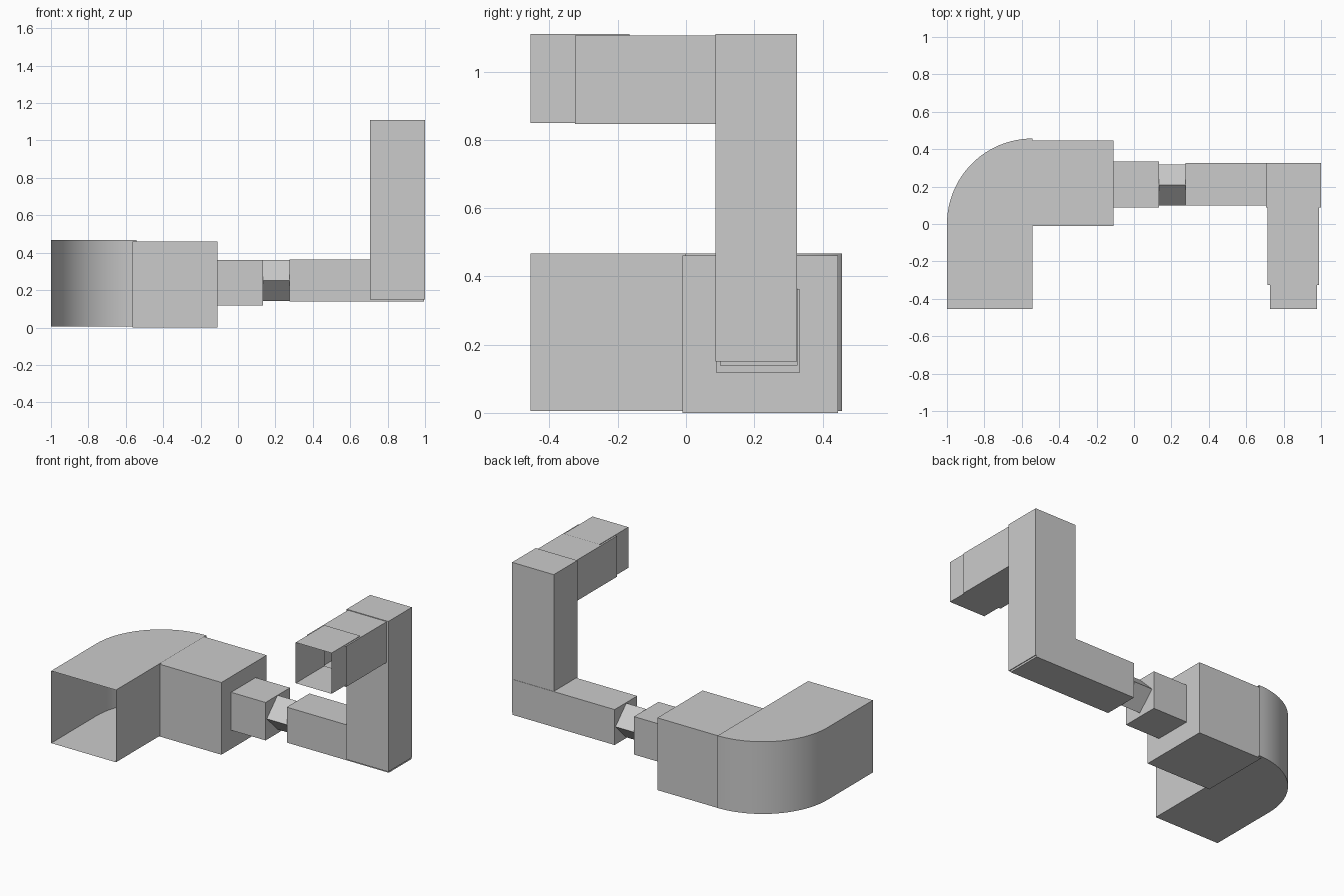
import bpy, bmesh, math

if "Cube" in bpy.data.objects:
    bpy.data.objects.remove(bpy.data.objects["Cube"])


def add_object(name, bm):
    bmesh.ops.recalc_face_normals(bm, faces=bm.faces)
    mesh = bpy.data.meshes.new(name)
    bm.to_mesh(mesh)
    bm.free()
    obj = bpy.data.objects.new(name, mesh)
    bpy.context.collection.objects.link(obj)
    return obj


def prism(name, outline, low, high, axis="z", open_sides=()):
    """Extrude an outline along an axis, leaving the listed sides open."""
    def place(p, h):
        return (p[0], p[1], h) if axis == "z" else (h, p[0], p[1])
    bm = bmesh.new()
    bottom = [bm.verts.new(place(p, low)) for p in outline]
    top = [bm.verts.new(place(p, high)) for p in outline]
    bm.faces.new(bottom[::-1])
    bm.faces.new(top)
    n = len(outline)
    for i in range(n):
        if i not in open_sides:
            j = (i + 1) % n
            bm.faces.new((bottom[i], bottom[j], top[j], top[i]))
    return add_object(name, bm)


# sides of a rectangular duct, in outline order
FRONT, RIGHT, BACK, LEFT = range(4)


def duct(name, x, y, z, open_sides=()):
    outline = [(x[0], y[0]), (x[1], y[0]), (x[1], y[1]), (x[0], y[1])]
    return prism(name, outline, z[0], z[1], open_sides=open_sides)


# large rounded elbow, open at the front mouth and where it meets the next duct
cx, r, steps = -0.543, 0.457, 24
arc = [(cx + r * math.cos(a), r * math.sin(a))
       for a in (math.pi / 2 * (1 + i / steps) for i in range(steps + 1))]
outline = [(cx, -0.455), (cx, 0)] + arc + [(-1, -0.455)]
elbow = prism("elbow_duct", outline, 0.006, 0.467,
              open_sides=(1, len(outline) - 1))
bpy.context.view_layer.objects.active = elbow
elbow.select_set(True)
bpy.ops.object.shade_smooth_by_angle(angle=math.radians(30))

# straight run, stepping down in size
duct("large_duct", (-0.565, -0.11), (-0.01, 0.446), (0, 0.461), (LEFT,))
duct("reducer_duct", (-0.11, 0.133), (0.088, 0.334), (0.119, 0.361))

# connector turned 45 degrees
d = 0.109
prism("diamond_connector",
      [(0.209 + d, 0.252), (0.209, 0.252 + d), (0.209 - d, 0.252), (0.209, 0.252 - d)],
      0.13, 0.285, axis="x")

# lower run and riser
duct("lower_duct", (0.275, 0.995), (0.099, 0.327), (0.139, 0.365))
duct("riser_duct", (0.706, 1.0), (0.087, 0.325), (0.151, 1.11))

# upper arm with a slightly narrower open end sleeve
duct("upper_duct", (0.715, 0.989), (-0.325, 0.09), (0.846, 1.106), (FRONT, BACK))
duct("end_sleeve", (0.726, 0.979), (-0.455, -0.166), (0.85, 1.11), (FRONT, BACK))
